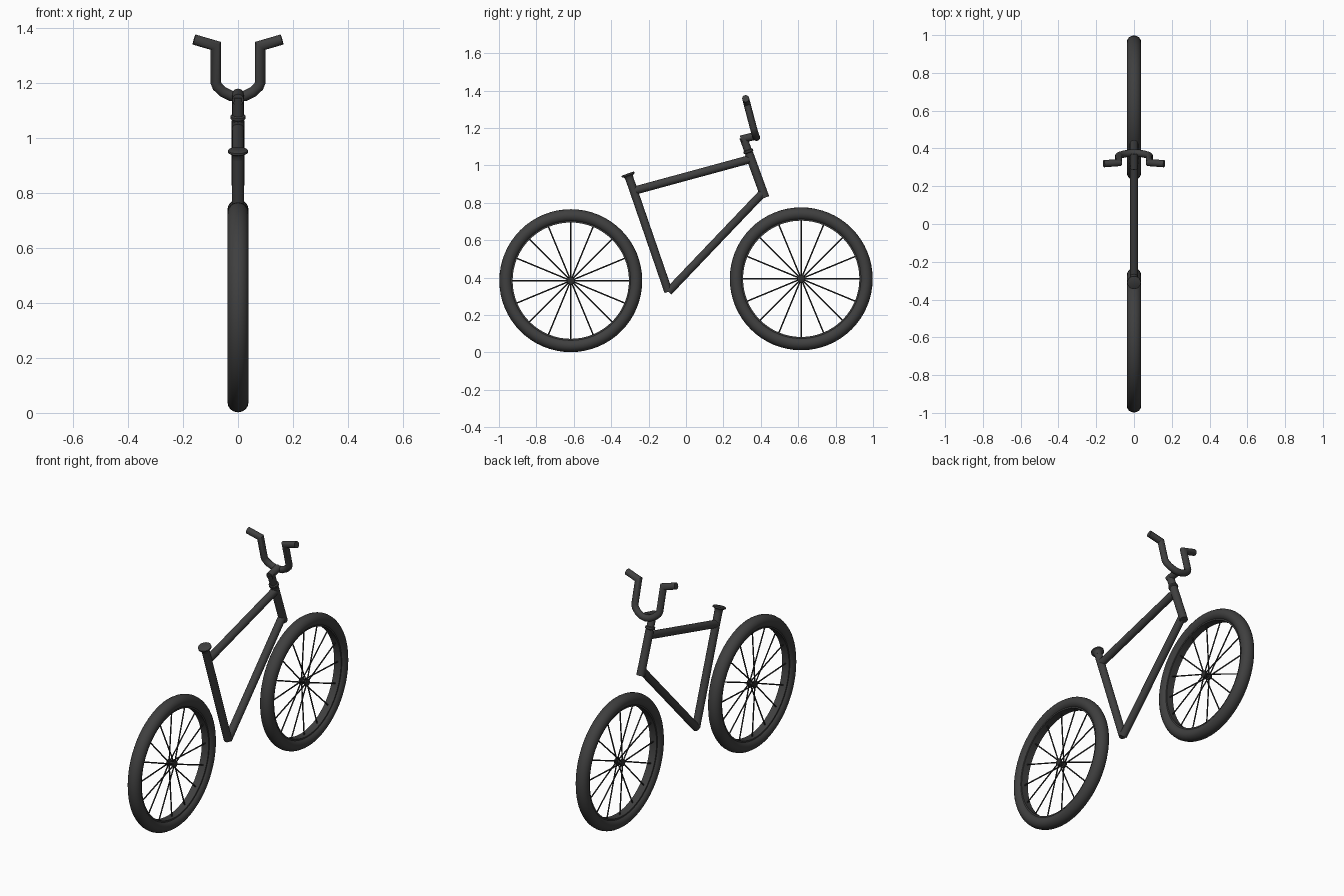
import bpy, bmesh, math
from mathutils import Vector

if "Cube" in bpy.data.objects:
    bpy.data.objects.remove(bpy.data.objects["Cube"], do_unlink=True)


def material(name, value):
    m = bpy.data.materials.new(name)
    m.use_nodes = True
    colour = (value, value, value, 1)
    m.diffuse_color = colour
    bsdf = m.node_tree.nodes["Principled BSDF"]
    bsdf.inputs["Base Color"].default_value = colour
    bsdf.inputs["Roughness"].default_value = 0.6
    return m


GREY = material("charcoal", 0.05)
DARK = material("dark spoke metal", 0.025)


def finish(name, bm, mat):
    bmesh.ops.recalc_face_normals(bm, faces=bm.faces)
    mesh = bpy.data.meshes.new(name)
    bm.to_mesh(mesh)
    bm.free()
    mesh.materials.append(mat)
    obj = bpy.data.objects.new(name, mesh)
    bpy.context.collection.objects.link(obj)
    bpy.ops.object.select_all(action="DESELECT")
    obj.select_set(True)
    bpy.context.view_layer.objects.active = obj
    bpy.ops.object.shade_smooth_by_angle(angle=math.radians(35))
    return obj


def bridge(bm, a, b):
    n = len(a)
    for i in range(n):
        bm.faces.new((a[i], a[(i + 1) % n], b[(i + 1) % n], b[i]))


def sweep(bm, points, radius, sides=16):
    """Round tube along a path with true mitred corners."""
    pts = [Vector(p) for p in points]
    dirs = [(b - a).normalized() for a, b in zip(pts, pts[1:])]
    u = dirs[0].orthogonal().normalized()
    w = dirs[0].cross(u)
    ring = [pts[0] + radius * (u * math.cos(t) + w * math.sin(t))
            for t in (math.tau * i / sides for i in range(sides))]
    verts = [bm.verts.new(v) for v in ring]
    bm.faces.new(verts)
    for i, d in enumerate(dirs):
        n = (d + dirs[min(i + 1, len(dirs) - 1)]).normalized()
        p = pts[i + 1]
        ring = [v + d * ((p - v).dot(n) / d.dot(n)) for v in ring]
        new = [bm.verts.new(v) for v in ring]
        bridge(bm, verts, new)
        verts = new
    bm.faces.new(verts)


def tube(name, points, radius, mat=GREY):
    bm = bmesh.new()
    sweep(bm, points, radius)
    return finish(name, bm, mat)


def lathe(name, base, axis, profile, mat=GREY, segments=24, closed=False):
    """Revolve (radius, distance along axis) pairs."""
    base, axis = Vector(base), Vector(axis).normalized()
    u = axis.orthogonal().normalized()
    w = axis.cross(u)
    bm = bmesh.new()
    rings = [[bm.verts.new(base + axis * h + r * (u * math.cos(t) + w * math.sin(t)))
              for t in (math.tau * i / segments for i in range(segments))]
             for r, h in profile]
    for a, b in zip(rings, rings[1:]):
        bridge(bm, a, b)
    if closed:
        bridge(bm, rings[-1], rings[0])
    else:
        bm.faces.new(rings[0])
        bm.faces.new(rings[-1])
    return finish(name, bm, mat)


def wheel(prefix, y, z):
    centre = Vector((0, y, z))
    # Tyre and rim band
    section = [(0.347 + 0.035 * math.cos(t), 0.038 * math.sin(t))
               for t in (math.tau * i / 16 for i in range(16))]
    lathe(prefix + "_tyre", centre, (1, 0, 0), section, segments=64, closed=True)
    band = [(0.311, -0.022), (0.325, -0.022), (0.325, 0.022), (0.311, 0.022)]
    lathe(prefix + "_rim", centre, (1, 0, 0), band, segments=64, closed=True)
    # Hub with a flange at each end
    hub = [(0.013, -0.026), (0.02, -0.023), (0.02, -0.011), (0.01, -0.008),
           (0.01, 0.008), (0.02, 0.011), (0.02, 0.023), (0.013, 0.026)]
    lathe(prefix + "_hub", centre, (1, 0, 0), hub, DARK)
    # Spokes leave alternate flanges and meet the middle of the rim
    bm = bmesh.new()
    for i in range(16):
        t = math.tau * i / 16
        out = Vector((0, math.cos(t), math.sin(t)))
        side = Vector((0.017 if i % 2 else -0.017, 0, 0))
        sweep(bm, [centre + side + out * 0.01, centre + out * 0.318], 0.0038, 8)
    finish(prefix + "_spokes", bm, DARK)


wheel("rear_wheel", -0.616, 0.384)
wheel("front_wheel", 0.616, 0.394)

# Frame
crank = (0, -0.094, 0.325)
seat_top = Vector((0, -0.303, 0.932))
tube("seat_tube", [crank, seat_top], 0.022)
tube("top_tube", [(0, -0.27, 0.867), (0, 0.34, 1.033)], 0.022)
tube("down_tube", [crank, (0, 0.41, 0.853)], 0.022)

# Flared seat post top with a thin lip
lathe("seat_post_cap", seat_top, seat_top - Vector(crank),
      [(0.022, -0.01), (0.023, 0.006), (0.028, 0.013), (0.036, 0.016),
       (0.036, 0.024), (0.032, 0.026)])

# Steering column
head_low, head_top = Vector((0, 0.423, 0.828)), Vector((0, 0.306, 1.15))
head_axis = (head_top - head_low).normalized()
tube("head_tube", [head_low, head_low + head_axis * 0.25], 0.023)
tube("steerer", [head_low + head_axis * 0.24, head_top], 0.021)
lathe("headset_collar", head_low + head_axis * 0.263, head_axis,
      [(0.021, -0.009), (0.027, -0.005), (0.027, 0.005), (0.021, 0.009)])
tube("stem", [(0, 0.293, 1.139), (0, 0.374, 1.159)], 0.021)

# Handlebar, mirrored about the centre plane
half = [(0.025, 0.375, 1.153), (0.055, 0.37, 1.168), (0.075, 0.364, 1.187),
        (0.081, 0.36, 1.202), (0.081, 0.325, 1.335), (0.16, 0.319, 1.358)]
left = [Vector(p) for p in half]
right = [Vector((-p.x, p.y, p.z)) for p in reversed(left)]
tube("handlebar", right + [Vector((0, 0.377, 1.15))] + left, 0.019)
